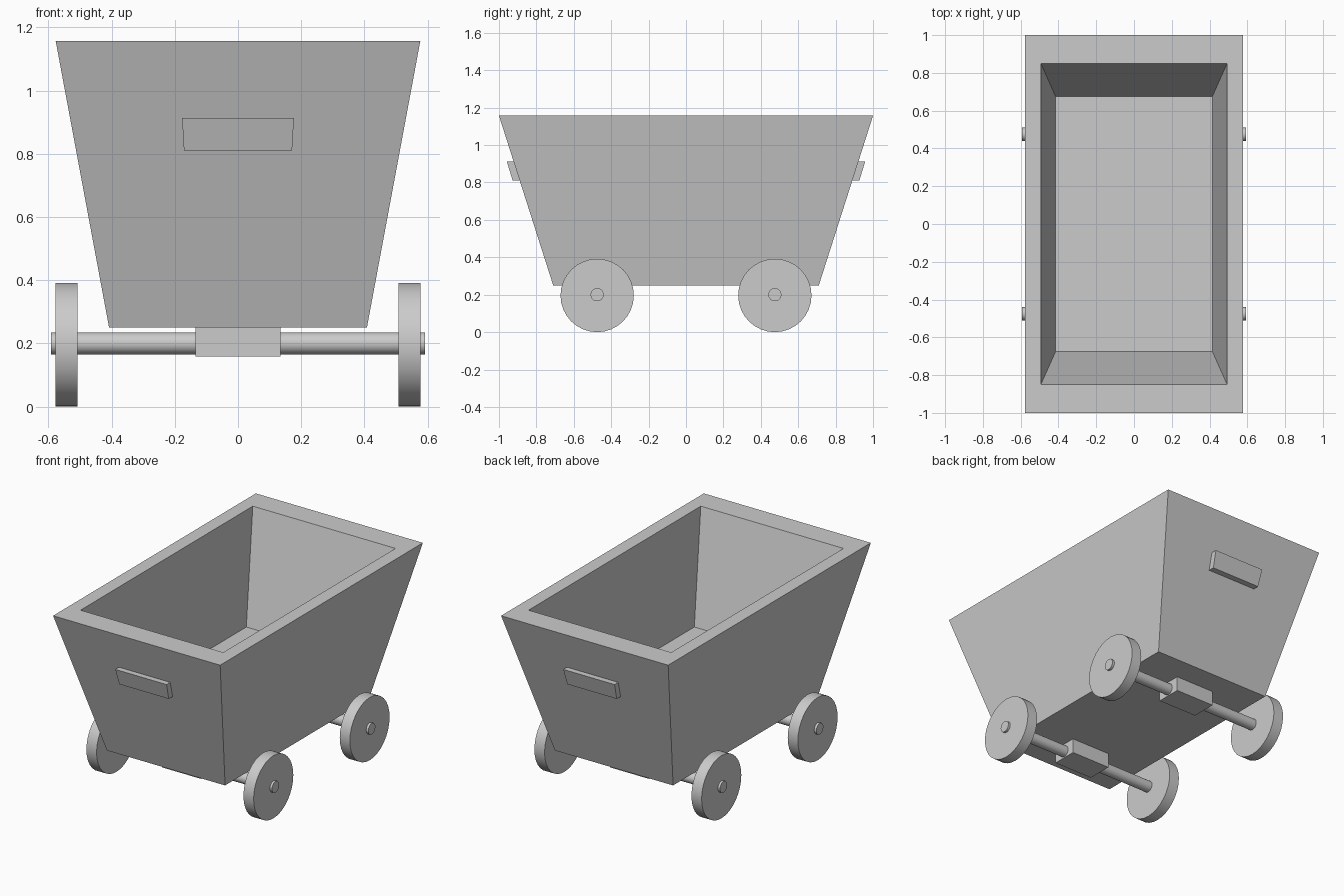
import bpy, bmesh, math
from mathutils import Matrix

if "Cube" in bpy.data.objects:
    bpy.data.objects.remove(bpy.data.objects["Cube"])


def finish(name, bm, smooth=False):
    bmesh.ops.recalc_face_normals(bm, faces=bm.faces)
    me = bpy.data.meshes.new(name)
    bm.to_mesh(me)
    bm.free()
    ob = bpy.data.objects.new(name, me)
    bpy.context.collection.objects.link(ob)
    if smooth:
        bpy.ops.object.select_all(action='DESELECT')
        ob.select_set(True)
        bpy.context.view_layer.objects.active = ob
        bpy.ops.object.shade_smooth_by_angle(angle=math.radians(35))
    return ob


def loft(name, rings):
    """Skin a stack of closed rings and cap both ends."""
    bm = bmesh.new()
    loops = [[bm.verts.new(p) for p in ring] for ring in rings]
    for a, b in zip(loops, loops[1:]):
        n = len(a)
        for i in range(n):
            bm.faces.new((a[i], a[(i + 1) % n], b[(i + 1) % n], b[i]))
    bm.faces.new(loops[0])
    bm.faces.new(loops[-1])
    return finish(name, bm)


def rect(hx, y0, y1, z):
    return [(-hx, y0, z), (hx, y0, z), (hx, y1, z), (-hx, y1, z)]


def x_cylinder(name, x, y, z, radius, length, sides):
    bm = bmesh.new()
    m = Matrix.Translation((x, y, z)) @ Matrix.Rotation(math.pi / 2, 4, 'Y')
    bmesh.ops.create_cone(bm, cap_ends=True, segments=sides, radius1=radius,
                          radius2=radius, depth=length, matrix=m)
    return finish(name, bm, True)


# Tapered tub: outer wall, rim, inner wall, floor
tub = [(0.408, 0.71, 0.25), (0.577, 1.0, 1.157),
       (0.493, 0.85, 1.157), (0.415, 0.675, 0.49)]
loft("cart_tub", [rect(hx, -hy, hy, z) for hx, hy, z in tub])

for s, end in ((-1, "front"), (1, "back")):
    # Handle block on the sloping end wall
    loft(end + "_handle", [rect(0.171, s * 0.88, s * 0.927, 0.81),
                           rect(0.177, s * 0.913, s * 0.958, 0.913)])
    # Axle and its mounting block
    y = s * 0.475
    x_cylinder(end + "_axle", 0, y, 0.2, 0.035, 1.184, 24)
    loft(end + "_axle_mount", [rect(0.135, y - 0.08, y + 0.08, 0.158),
                               rect(0.135, y - 0.08, y + 0.08, 0.25)])
    # Wheels
    for sx, side in ((-1, "left"), (1, "right")):
        x_cylinder(f"{end}_{side}_wheel", sx * 0.5425, y, 0.196, 0.196, 0.07, 32)
